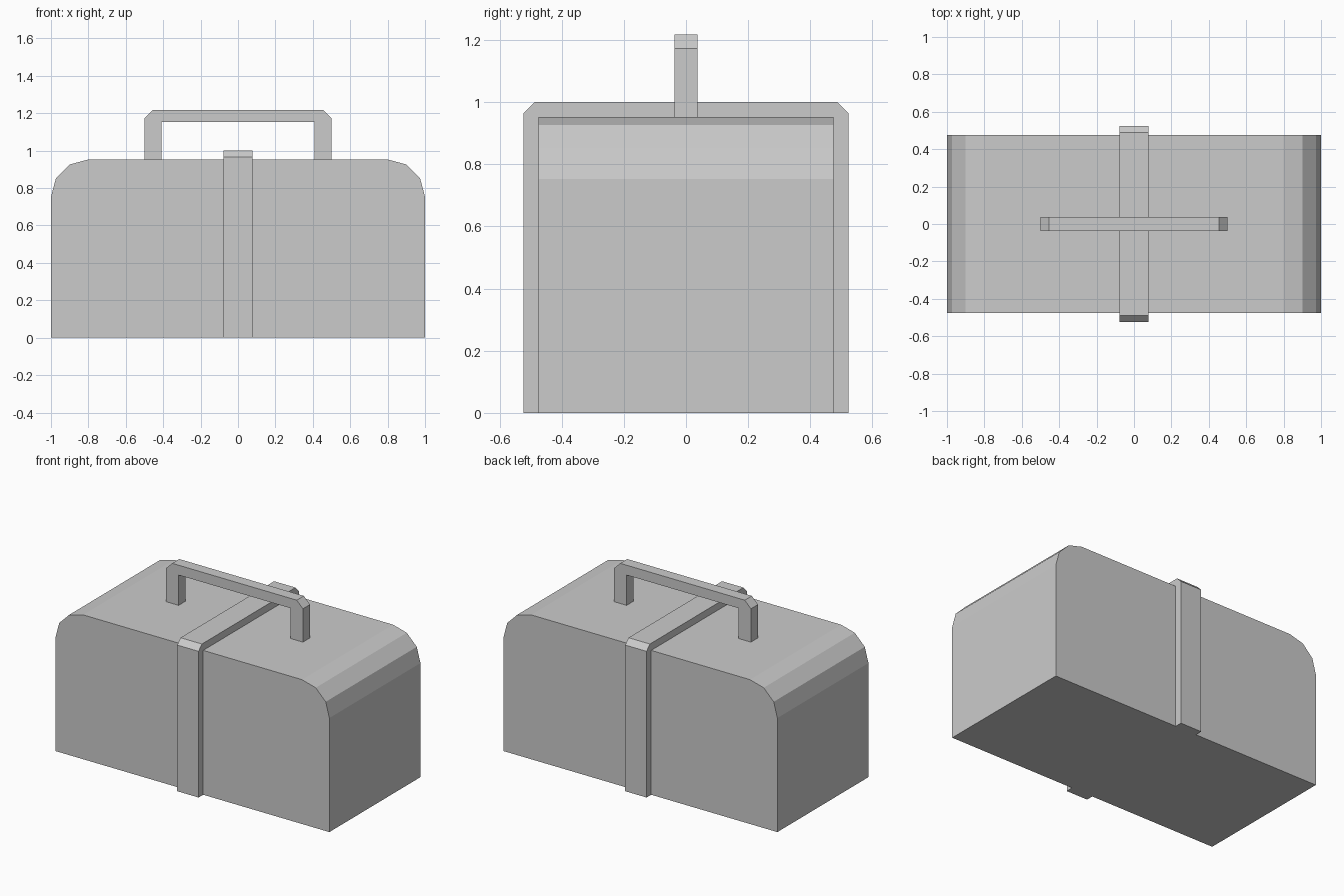
import bpy, bmesh
from math import sin, cos, radians
from mathutils import Vector

if "Cube" in bpy.data.objects:
    bpy.data.objects.remove(bpy.data.objects["Cube"])


def extrude_profile(name, points, depth, axis):
    """Extrude a closed 2D profile, centred on the origin along the given axis."""
    def place(p, d):
        return (p[0], d, p[1]) if axis == 'Y' else (d, p[0], p[1])
    bm = bmesh.new()
    face = bm.faces.new([bm.verts.new(place(p, -depth / 2)) for p in points])
    result = bmesh.ops.extrude_face_region(bm, geom=[face])
    move = Vector((0, depth, 0)) if axis == 'Y' else Vector((depth, 0, 0))
    new_verts = [g for g in result['geom'] if isinstance(g, bmesh.types.BMVert)]
    bmesh.ops.translate(bm, verts=new_verts, vec=move)
    bmesh.ops.recalc_face_normals(bm, faces=bm.faces)
    mesh = bpy.data.meshes.new(name)
    bm.to_mesh(mesh)
    bm.free()
    obj = bpy.data.objects.new(name, mesh)
    bpy.context.collection.objects.link(obj)
    return obj


def mirrored(half):
    """Close a right-hand half profile with its mirror image."""
    return half + [(-x, z) for x, z in reversed(half)]


def arch(half, height, chamfer, inner_half, inner_height, base):
    """Square arch outline with chamfered outer corners."""
    return mirrored([(inner_half, inner_height), (inner_half, base), (half, base),
                     (half, height - chamfer), (half - chamfer, height)])


# Body: box with three-segment rounded top ends
R, TOP = 0.2, 0.953
corner = [(1 - R + R * cos(radians(a)), TOP - R + R * sin(radians(a)))
          for a in (0, 30, 60, 90)]
extrude_profile("case_body", mirrored([(1, 0)] + corner), 0.95, 'Y')


def arch_object(name, depth, axis, half, height, chamfer, inner_half, inner_height, base):
    outer = [(half, base), (half, height - chamfer), (half - chamfer, height)]
    inner = [(inner_half, base), (inner_half, inner_height)]
    mirror = lambda pts: [(-x, z) for x, z in pts]
    outline = outer + mirror(outer[::-1]) + mirror(inner) + inner[::-1]
    return extrude_profile(name, outline, depth, axis)


# Strap wrapping front, top and back
arch_object("strap", 0.156, 'X', 0.523, 1.0, 0.035, 0.475, TOP, 0)

# Carrying handle
arch_object("handle", 0.074, 'Y', 0.5, 1.218, 0.045, 0.408, 1.153, TOP)
